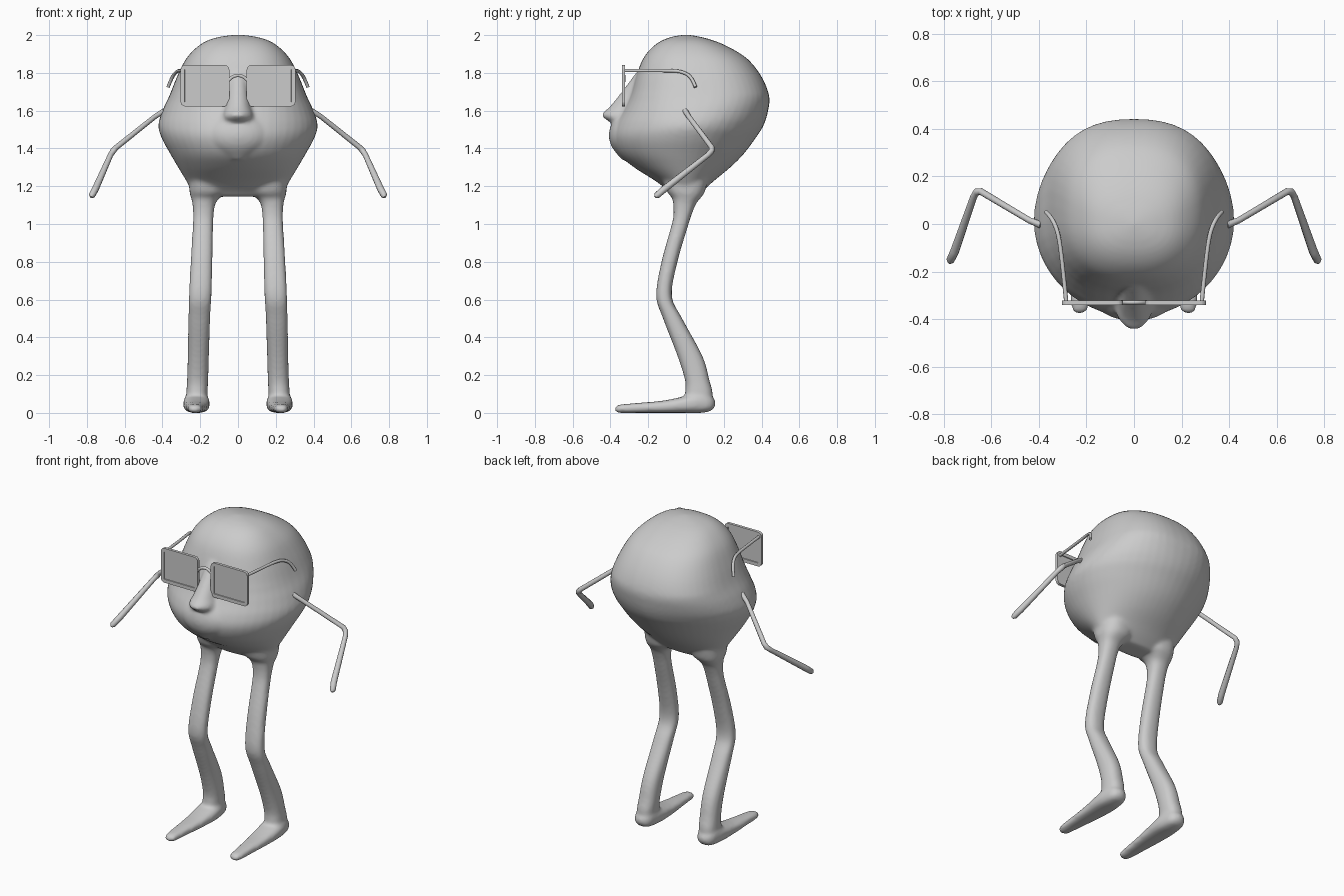
import bpy, bmesh, math
from mathutils import Vector

if "Cube" in bpy.data.objects:
    bpy.data.objects.remove(bpy.data.objects["Cube"])

grey = bpy.data.materials.new("plain grey")
grey.diffuse_color = (0.6, 0.6, 0.6, 1)
grey.use_nodes = True
grey.node_tree.nodes["Principled BSDF"].inputs["Base Color"].default_value = grey.diffuse_color


def catmull(rings, steps=5):
    """Smoothly interpolate between section tuples."""
    out = []
    for i in range(len(rings) - 1):
        p0, p1 = rings[max(i - 1, 0)], rings[i]
        p2, p3 = rings[i + 1], rings[min(i + 2, len(rings) - 1)]
        for k in range(steps):
            t = k / steps
            out.append([0.5 * (2 * b + (c - a) * t + (2 * a - 5 * b + 4 * c - d) * t * t
                               + (3 * b - a - 3 * c + d) * t ** 3)
                        for a, b, c, d in zip(p0, p1, p2, p3)])
    return out + [list(rings[-1])]


def loft(bm, rings, axis="z", side=1, sides=48, power=lambda p: 1.0):
    """Each ring: position on axis, centre x, half width, low, high of the other axis."""
    loops = []
    for pos, xc, hx, lo, hi in catmull(rings):
        loop = []
        for i in range(sides):
            a = 2 * math.pi * i / sides
            c, s = math.cos(a), math.sin(a)
            c = math.copysign(abs(c) ** power(pos), c)
            s = math.copysign(abs(s) ** power(pos), s)
            x, o = side * (xc + hx * c), (lo + hi) / 2 + (hi - lo) / 2 * s
            loop.append(bm.verts.new((x, o, pos) if axis == "z" else (x, pos, o)))
        loops.append(loop)
    faces = [bm.faces.new(loops[0]), bm.faces.new(loops[-1])]
    for a, b in zip(loops, loops[1:]):
        for i in range(sides):
            j = (i + 1) % sides
            faces.append(bm.faces.new((a[i], a[j], b[j], b[i])))
    bmesh.ops.recalc_face_normals(bm, faces=faces)


def finish(bm, name):
    me = bpy.data.meshes.new(name)
    bm.to_mesh(me)
    bm.free()
    ob = bpy.data.objects.new(name, me)
    bpy.context.collection.objects.link(ob)
    me.materials.append(grey)
    return ob


def tube(name, pts, radius, kind="POLY"):
    """Round tube; points are (x, y, z, radius factor)."""
    cu = bpy.data.curves.new(name, "CURVE")
    cu.dimensions = "3D"
    cu.bevel_depth, cu.bevel_resolution, cu.use_fill_caps = radius, 3, True
    sp = cu.splines.new(kind)
    sp.points.add(len(pts) - 1)
    for p, (x, y, z, r) in zip(sp.points, pts):
        p.co, p.radius = (x, y, z, 1), r
    if kind == "NURBS":
        sp.use_endpoint_u, sp.order_u, sp.resolution_u = True, 3, 6
    cu.materials.append(grey)
    ob = bpy.data.objects.new(name, cu)
    bpy.context.collection.objects.link(ob)


# body: egg-shaped head (squarer towards the crown), lip, nose, legs and feet fused into one skin
bm = bmesh.new()
loft(bm, [(1.145, 0, .19, -.065, .055), (1.18, 0, .245, -.10, .095), (1.23, 0, .275, -.165, .15),
          (1.30, 0, .317, -.275, .235), (1.37, 0, .358, -.355, .305), (1.45, 0, .402, -.39, .365),
          (1.52, 0, .422, -.38, .41), (1.60, 0, .40, -.335, .435), (1.68, 0, .363, -.295, .44),
          (1.78, 0, .323, -.265, .40), (1.87, 0, .278, -.23, .33), (1.93, 0, .225, -.185, .24),
          (1.97, 0, .165, -.13, .15), (1.992, 0, .09, -.07, .07), (2.002, 0, .01, -.01, .01)],
     power=lambda z: 1 - .18 * min(1, max(0, (z - 1.52) / .16)))
loft(bm, [(1.34, 0, .06, -.34, -.2), (1.40, 0, .14, -.388, -.2), (1.45, 0, .17, -.407, -.2),
          (1.50, 0, .17, -.405, -.2), (1.55, 0, .14, -.385, -.2), (1.60, 0, .09, -.35, -.2)], sides=32)
loft(bm, [(1.535, 0, .07, -.38, -.2), (1.55, 0, .088, -.42, -.2), (1.58, 0, .082, -.445, -.2),
          (1.62, 0, .07, -.405, -.2), (1.70, 0, .055, -.34, -.2), (1.80, 0, .04, -.265, -.2)], sides=24)
for s in (-1, 1):
    loft(bm, [(.02, .22, .052, .0, .13), (.10, .218, .056, -.005, .142), (.17, .214, .056, -.005, .125),
              (.30, .21, .056, -.045, .088), (.50, .205, .058, -.122, -.02), (.62, .20, .06, -.158, -.075),
              (.80, .193, .058, -.13, -.045), (1.0, .185, .054, -.075, .014), (1.06, .183, .055, -.066, .034),
              (1.11, .180, .062, -.068, .055), (1.14, .172, .077, -.075, .08), (1.17, .16, .097, -.10, .10),
              (1.23, .16, .10, -.12, .115)], side=s, sides=24, power=lambda z: .85)
    loft(bm, [(-.375, .228, .015, .01, .03), (-.355, .228, .034, .0, .043), (-.25, .226, .046, .0, .053),
              (-.12, .222, .06, .0, .065), (.0, .22, .07, .0, .09), (.08, .22, .064, .0, .11),
              (.13, .22, .05, .01, .09), (.155, .22, .02, .035, .065)], "y", s, 24, lambda y: .75)
body = finish(bm, "body_with_legs")
rm = body.modifiers.new("fuse", "REMESH")
rm.mode, rm.voxel_size, rm.use_smooth_shade = "VOXEL", .011, True
sm = body.modifiers.new("soften", "SMOOTH")
sm.factor, sm.iterations = .5, 7

for s, tag in ((-1, "left"), (1, "right")):
    # thin bent arm with rounded hand
    tube("arm_" + tag, [(s * .39, -.005, 1.60, 1), (s * .44, .015, 1.568, .9), (s * .645, .137, 1.405, 1),
                        (s * .662, .135, 1.385, 1.1), (s * .675, .115, 1.365, 1),
                        (s * .755, -.115, 1.185, 1.3), (s * .773, -.153, 1.152, 1.2),
                        (s * .777, -.163, 1.142, .5)], .0145)
    # glasses temple hooking down behind the ear
    tube("temple_" + tag, [(s * .285, -.33, 1.812, 1), (s * .298, -.2, 1.812, 1), (s * .312, -.08, 1.812, 1),
                           (s * .325, -.02, 1.807, 1), (s * .35, .032, 1.778, 1),
                           (s * .37, .05, 1.725, 1)], .009, "NURBS")
    # squarish lens: rounded rim with recessed glass
    bm = bmesh.new()
    verts = []
    for q in range(4):
        for k in range(5):
            a = math.pi / 2 * (q + k / 4)
            cx, cz = (1, -1, -1, 1)[q] * .105, (1, 1, -1, -1)[q] * .085
            verts.append(bm.verts.new((s * .175 + cx + .024 * math.cos(a), -.322,
                                       1.732 + cz + .024 * math.sin(a))))
    plate = bm.faces.new(verts)
    ext = bmesh.ops.extrude_face_region(bm, geom=[plate])
    bmesh.ops.translate(bm, vec=(0, -.018, 0), verts=[v for v in ext["geom"] if isinstance(v, bmesh.types.BMVert)])
    bmesh.ops.recalc_face_normals(bm, faces=bm.faces[:])
    for f in [f for f in bm.faces if len(f.verts) > 4]:
        bmesh.ops.inset_region(bm, faces=[f], thickness=.022)
        bmesh.ops.inset_region(bm, faces=[f], thickness=.001)
        bmesh.ops.translate(bm, vec=f.normal * -.005, verts=f.verts[:])
    finish(bm, "lens_" + tag)

# arched glasses bridge
tube("glasses_bridge", [(-.055, -.33, 1.752, 1), (-.04, -.33, 1.775, 1), (0, -.33, 1.79, 1),
                        (.04, -.33, 1.775, 1), (.055, -.33, 1.752, 1)], .009, "NURBS")
